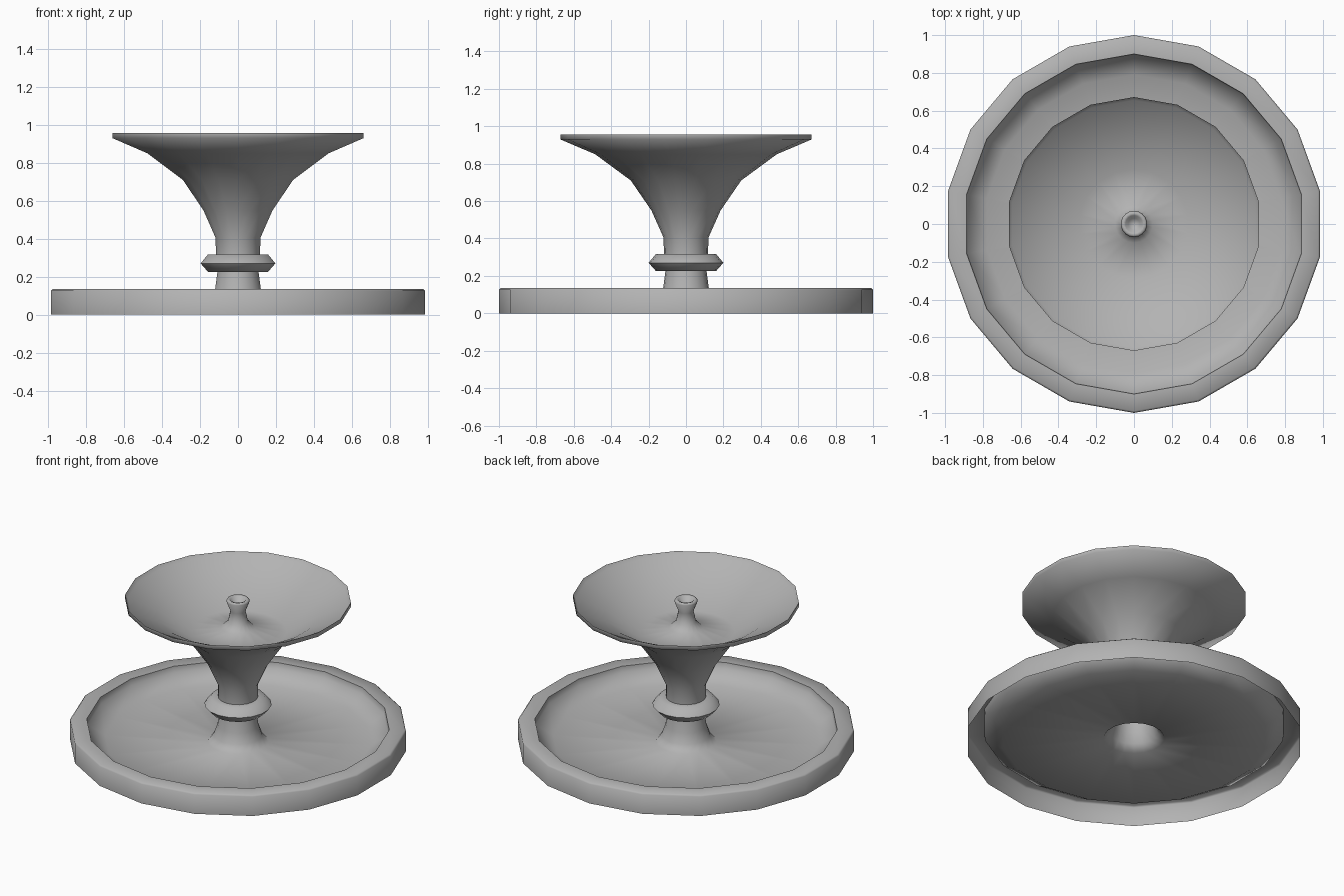
import bpy, bmesh, math

if "Cube" in bpy.data.objects:
    bpy.data.objects.remove(bpy.data.objects["Cube"])

SIDES = 18
stone = bpy.data.materials.new("grey_stone")
stone.diffuse_color = (0.45, 0.45, 0.45, 1)
stone.use_nodes = True
stone.node_tree.nodes["Principled BSDF"].inputs["Base Color"].default_value = stone.diffuse_color


def lathe(name, profile, angle=80, closed=False):
    """Revolve an (r, z) profile around z, with a corner on the y axis."""
    bm = bmesh.new()
    verts = [bm.verts.new((0, r, z)) for r, z in profile]
    pairs = list(zip(verts, verts[1:]))
    if closed:
        pairs.append((verts[-1], verts[0]))
    edges = [bm.edges.new(p) for p in pairs]
    bmesh.ops.spin(bm, geom=verts + edges, cent=(0, 0, 0), axis=(0, 0, 1),
                   angle=math.tau, steps=SIDES, use_merge=False)
    bmesh.ops.remove_doubles(bm, verts=bm.verts, dist=0.0005)
    bmesh.ops.recalc_face_normals(bm, faces=bm.faces)
    # the outermost face must point away from the axis
    side = max(bm.faces, key=lambda f: f.calc_center_median().xy.length)
    if side.normal.xy.dot(side.calc_center_median().xy) < 0:
        bmesh.ops.reverse_faces(bm, faces=bm.faces)
    mesh = bpy.data.meshes.new(name)
    bm.to_mesh(mesh)
    bm.free()
    mesh.materials.append(stone)
    obj = bpy.data.objects.new(name, mesh)
    bpy.context.collection.objects.link(obj)
    bpy.ops.object.select_all(action='DESELECT')
    obj.select_set(True)
    bpy.context.view_layer.objects.active = obj
    bpy.ops.object.shade_smooth_by_angle(angle=math.radians(angle))
    return obj


# Basin: open underneath, flat rim, dished floor flaring up into the foot
lathe("basin", [(1.0, 0), (1.0, 0.126), (0.99, 0.135), (0.90, 0.135),
                (0.895, 0.095), (0.79, 0.033), (0.18, 0.025), (0.145, 0.07),
                (0.122, 0.135), (0.11, 0.225)])

# Collar around the stem
lathe("stem_collar", [(0.11, 0.225), (0.16, 0.225), (0.2, 0.27),
                      (0.16, 0.318), (0.11, 0.318)], closed=True)

# Upper bowl: trumpet stem outside, dish following it inside
lathe("upper_bowl", [(0.11, 0.225), (0.118, 0.318), (0.12, 0.405),
                     (0.185, 0.55), (0.295, 0.71), (0.485, 0.85),
                     (0.672, 0.93), (0.672, 0.957), (0.655, 0.935),
                     (0.48, 0.862), (0.29, 0.745), (0.1, 0.772),
                     # spout rising from the middle of the dish
                     (0.06, 0.81), (0.045, 0.88), (0.07, 0.945),
                     (0.062, 0.957), (0.045, 0.952), (0.03, 0.92), (0, 0.915)])
